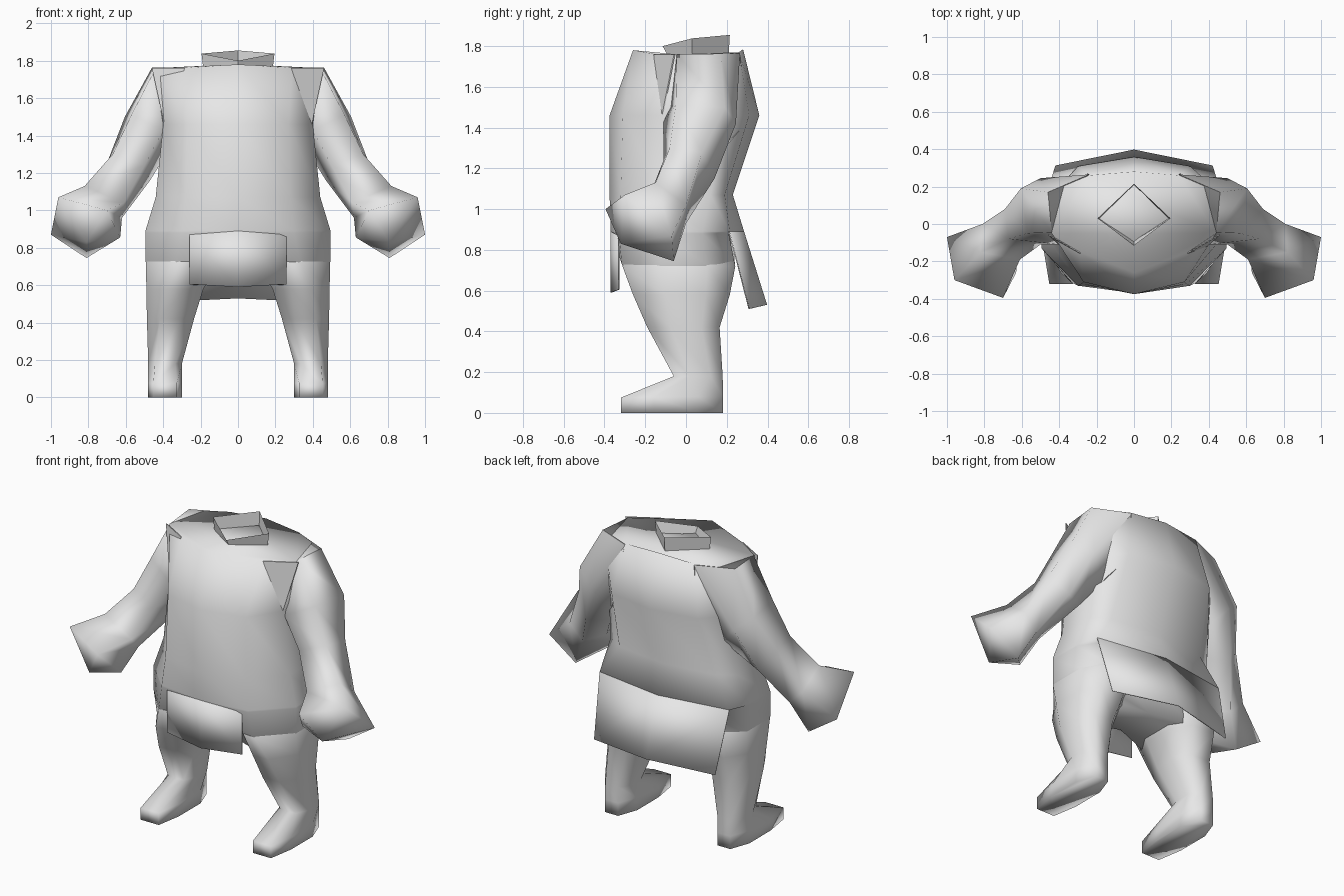
import bpy, bmesh, math

if "Cube" in bpy.data.objects:
    bpy.data.objects.remove(bpy.data.objects["Cube"])

grey = bpy.data.materials.new("plain grey")
grey.diffuse_color = (0.8, 0.8, 0.8, 1)
grey.use_nodes = True
grey.node_tree.nodes["Principled BSDF"].inputs["Base Color"].default_value = grey.diffuse_color


def loft(name, rings, closed=True, caps=True, mirror=False, angle=100):
    """Skin a stack of equal-length point rings into one smooth object."""
    bm = bmesh.new()
    vs = [[bm.verts.new(p) for p in r] for r in rings]
    n = len(rings[0])
    for a, b in zip(vs, vs[1:]):
        for i in range(n if closed else n - 1):
            j = (i + 1) % n
            bm.faces.new((a[i], a[j], b[j], b[i]))
    if caps:
        bm.faces.new(vs[0][::-1])
        bm.faces.new(vs[-1])
    bmesh.ops.remove_doubles(bm, verts=bm.verts[:], dist=1e-4)
    if mirror:
        geo = bmesh.ops.duplicate(bm, geom=bm.verts[:] + bm.edges[:] + bm.faces[:])["geom"]
        for v in geo:
            if isinstance(v, bmesh.types.BMVert):
                v.co.x = -v.co.x
    bmesh.ops.recalc_face_normals(bm, faces=bm.faces[:])
    me = bpy.data.meshes.new(name)
    bm.to_mesh(me)
    bm.free()
    me.materials.append(grey)
    me.shade_smooth()
    me.set_sharp_from_angle(angle=math.radians(angle))
    ob = bpy.data.objects.new(name, me)
    bpy.context.collection.objects.link(ob)
    return ob


def both(half):
    """Close a half ring, given front centre to back centre."""
    return half + [(-x, y, z) for x, y, z in half[-2:0:-1]]


def level(z, pts):
    return [(x, y, z) for x, y in pts]


# Coat body, narrowing to the crotch
loft("coat_body", [
    both([(0, -.26, 1.78), (.29, -.15, 1.76), (.44, -.05, 1.76),
          (.455, .17, 1.76), (.24, .26, 1.77), (0, .28, 1.785)]),
    both(level(1.46, [(0, -.375), (.27, -.31), (.40, -.11), (.40, .2), (.3, .31), (0, .36)])),
    both(level(1.07, [(0, -.375), (.28, -.32), (.44, -.11), (.44, .12), (.33, .19), (0, .23)])),
    both(level(.89, [(0, -.37), (.30, -.33), (.495, -.13), (.49, .08), (.45, .215), (0, .285)])),
    both(level(.88, [(0, -.365), (.30, -.33), (.495, -.13), (.49, .08), (.41, .21), (0, .23)])),
    both(level(.73, [(0, -.29), (.33, -.315), (.495, -.13), (.495, .1), (.38, .24), (0, .20)])),
    both(level(.60, [(0, -.12), (.30, -.24), (.45, -.1), (.45, .08), (.28, .18), (0, .13)])),
])

# Front flap and coat tail
flap = loft("front_flap", [
    [(-.26, -.330, z0), (0, -.368, z1), (.26, -.330, z0)]
    for z0, z1 in ((.87, .89), (.605, .59))], closed=False, caps=False)
tail = loft("coat_tail", [
    [(-.45, .212, .89), (0, .282, .89), (.45, .212, .89)],
    [(-.42, .31, .51), (0, .395, .53), (.42, .31, .51)]], closed=False, caps=False)
for ob in (flap, tail):
    m = ob.modifiers.new("thickness", "SOLIDIFY")
    m.thickness = .006
    m.offset = 0

# Open diamond collar
loft("collar", [
    both([(0, -.09, 1.755), (.185, .03, 1.755), (0, .21, 1.765)]),
    both([(0, -.115, 1.80), (.195, .03, 1.838), (0, .215, 1.855)])],
    caps=False, angle=30)

# Arms with mitten hands, webbed into the back of the coat
loft("arms", [
    [(.44, -.045, 1.76), (.46, .17, 1.763), (.24, .265, 1.765), (.30, .30, 1.43), (.36, -.08, 1.5)],
    [(.57, -.05, 1.51), (.605, .19, 1.5), (.50, .245, 1.42), (.39, .18, 1.29), (.40, -.11, 1.43)],
    [(.67, -.08, 1.30), (.69, .08, 1.28), (.60, .14, 1.15), (.47, .08, 1.16), (.50, -.11, 1.24)],
    [(.82, -.15, 1.13), (.81, .0, 1.02), (.72, .0, .93), (.62, -.10, .96), (.61, -.19, 1.04)],
    [(.96, -.30, 1.07), (1.0, -.07, .87), (.81, -.06, .745), (.63, -.26, .855), (.70, -.395, 1.0)],
    [(.81, -.32, .83)] * 5,
], mirror=True)

# Flat gusset where sleeve meets chest
loft("chest_gusset", [
    [(.285, -.159, 1.76), (.46, -.059, 1.76), (.39, -.122, 1.44)],
    [(.285, -.153, 1.76), (.46, -.053, 1.76), (.39, -.116, 1.44)]], mirror=True, angle=30)


def leg_ring(z, xi, xo, yf, yb, zf=None, k=.7):
    """Eight-sided leg section; zf sets the front height, k the front width."""
    zf = z if zf is None else zf
    xm, h = (xi + xo) / 2, (xo - xi) / 2
    ym, d = (yf + yb) / 2, (yb - yf) / 2
    return [(xm + k * h, yf, zf), (xo, ym - .35 * d, (z + zf) / 2),
            (xo, ym + .5 * d, z), (xm + .5 * h, yb, z), (xm - .5 * h, yb, z),
            (xi, ym + .5 * d, z), (xi, ym - .35 * d, (z + zf) / 2),
            (xm - k * h, yf, zf)]


# Legs and boots
loft("legs", [
    leg_ring(.86, .10, .42, -.2, .17),
    leg_ring(.72, .10, .492, -.312, .242, k=.2),
    leg_ring(.58, .185, .49, -.26, .215, k=.35),
    leg_ring(.42, .235, .487, -.19, .165, k=.45),
    leg_ring(.18, .30, .48, -.06, .18, k=.6),
    leg_ring(.08, .30, .48, -.32, .182, .075),
    leg_ring(0, .30, .48, -.32, .182),
], mirror=True)
